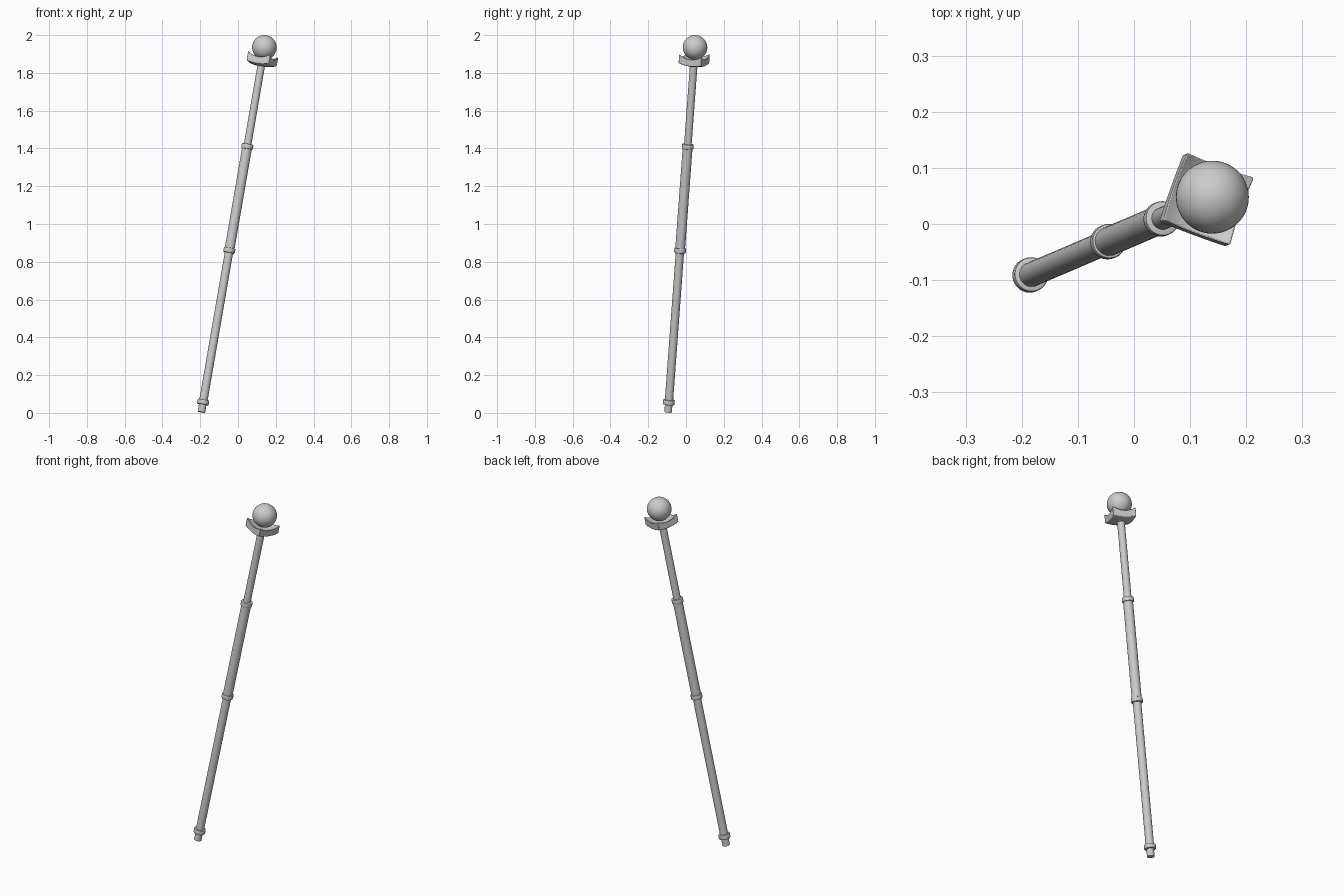
import bpy, bmesh, math
from mathutils import Vector, Matrix

if "Cube" in bpy.data.objects:
    bpy.data.objects.remove(bpy.data.objects["Cube"])

# Leaning frame: the whole staff is built upright, then tilted along this axis
BASE = Vector((-0.1945, -0.095, 0.0))
LEAN = Vector((0.1727, 0.0738, 1.0))
K = LEAN.length          # converts height z to length along the axis
FRAME = Matrix.Translation(BASE) @ Vector((0, 0, 1)).rotation_difference(LEAN).to_matrix().to_4x4()


def finish(name, bm, angle=35):
    bmesh.ops.recalc_face_normals(bm, faces=bm.faces)
    mesh = bpy.data.meshes.new(name)
    bm.to_mesh(mesh)
    bm.free()
    obj = bpy.data.objects.new(name, mesh)
    bpy.context.collection.objects.link(obj)
    obj.matrix_world = FRAME
    bpy.ops.object.select_all(action='DESELECT')
    obj.select_set(True)
    bpy.context.view_layer.objects.active = obj
    bpy.ops.object.shade_smooth_by_angle(angle=math.radians(angle))
    return obj


def rod(name, z0, z1, radius, bevel=0.0, sides=32):
    """Capped cylinder between two heights on the leaning axis."""
    bm = bmesh.new()
    depth = (z1 - z0) * K
    bmesh.ops.create_cone(bm, cap_ends=True, segments=sides, radius1=radius, radius2=radius,
                          depth=depth, matrix=Matrix.Translation((0, 0, (z0 + z1) / 2 * K)))
    if bevel:
        rims = [e for e in bm.edges if abs(e.verts[0].co.z - e.verts[1].co.z) < 1e-5]
        bmesh.ops.bevel(bm, geom=rims, offset=bevel, segments=2, profile=0.5, affect='EDGES')
    return finish(name, bm)


# Shaft sections
rod("foot_tip", 0.004, 0.05, 0.020)
rod("lower_shaft", 0.05, 0.86, 0.022)
rod("middle_shaft", 0.86, 1.41, 0.026)
rod("upper_shaft", 1.41, 1.845, 0.020)

# Collars at the joints
for name, z in (("foot_collar", 0.057), ("lower_collar", 0.86), ("upper_collar", 1.41)):
    rod(name, z - 0.013, z + 0.013, 0.031, bevel=0.004)

# Square dished plate that cradles the ball
bm = bmesh.new()
bmesh.ops.create_grid(bm, x_segments=12, y_segments=12, size=0.064)
ret = bmesh.ops.extrude_face_region(bm, geom=bm.faces[:])
upper = {g for g in ret["geom"] if isinstance(g, bmesh.types.BMVert)}
for v in bm.verts:
    r2 = v.co.x ** 2 + v.co.y ** 2
    v.co.z = (1.860 * K + 5.0 * r2) if v in upper else (1.834 * K + 2.3 * r2)
bmesh.ops.rotate(bm, verts=bm.verts, cent=(0, 0, 0), matrix=Matrix.Rotation(math.radians(-20), 3, 'Z'))
plate = finish("dished_plate", bm)
bevel = plate.modifiers.new("soft_edges", 'BEVEL')
bevel.width = 0.003
bevel.segments = 2
bevel.angle_limit = math.radians(40)

# Ball on top
bm = bmesh.new()
bmesh.ops.create_uvsphere(bm, u_segments=48, v_segments=24, radius=0.065,
                          matrix=Matrix.Translation((0, 0, 1.935 * K)))
finish("ball", bm)
